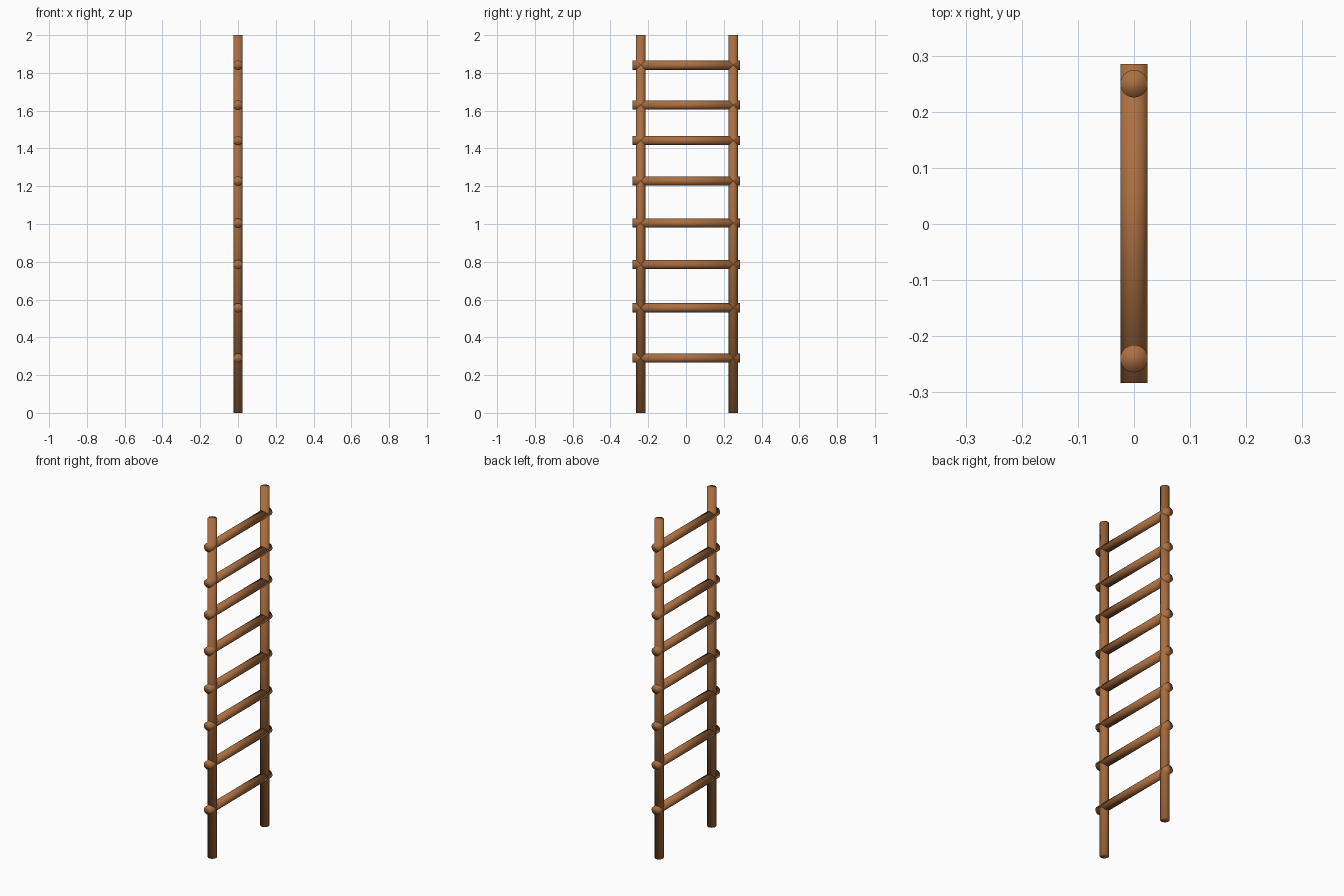
import bpy
import math

cube = bpy.data.objects.get("Cube")
if cube:
    bpy.data.objects.remove(cube, do_unlink=True)

RADIUS = 0.0245
HEIGHT = 2.0
RUNG_HEIGHTS = (0.29, 0.556, 0.786, 1.005, 1.228, 1.442, 1.63, 1.841)

wood = bpy.data.materials.new("brown_wood")
wood.use_nodes = True
colour = (0.41, 0.16, 0.052, 1.0)
wood.diffuse_color = colour
wood.node_tree.nodes["Principled BSDF"].inputs["Base Color"].default_value = colour


def add_pole(name, length, location, tilt=0.0):
    """Round pole, shaded smoothly over its ends for a soft, worn look."""
    bpy.ops.mesh.primitive_cylinder_add(
        vertices=32, radius=RADIUS, depth=length,
        location=location, rotation=(tilt, 0, 0))
    pole = bpy.context.object
    pole.name = name
    pole.data.materials.append(wood)
    bpy.ops.object.shade_smooth()
    return pole


# Upright rails
add_pole("front_rail", HEIGHT, (0, -0.24, HEIGHT / 2))
add_pole("back_rail", HEIGHT, (0, 0.25, HEIGHT / 2))

# Rungs, passing through both rails
for i, z in enumerate(RUNG_HEIGHTS, 1):
    add_pole(f"rung_{i}", 0.569, (0, 0.001, z), -math.pi / 2)
